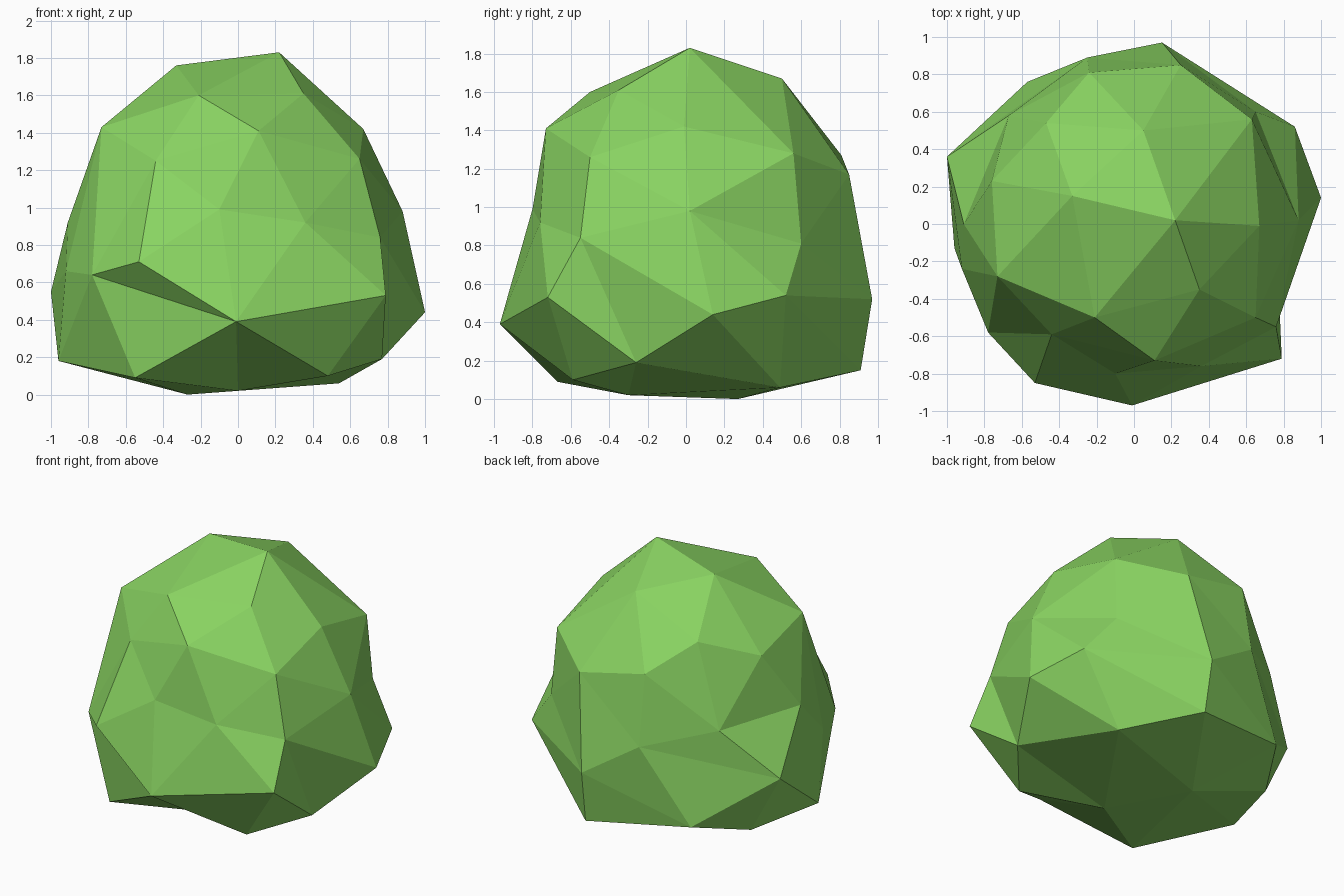
import bpy
import bmesh
from mathutils import Vector

# Remove the default cube only
default_cube = bpy.data.objects.get("Cube")
if default_cube:
    bpy.data.objects.remove(default_cube, do_unlink=True)


def make_material(name, colour):
    """One flat colour for viewport and render."""
    material = bpy.data.materials.new(name)
    material.use_nodes = True
    material.diffuse_color = colour
    for node in material.node_tree.nodes:
        if node.type == "BSDF_PRINCIPLED":
            node.inputs["Base Color"].default_value = colour
            node.inputs["Roughness"].default_value = 1
    return material


def ensure_edge(mesh, first, second):
    """Turn the diagonal of a quad so that it joins the two given corners."""
    wanted = {first, second}
    for edge in list(mesh.edges):
        if len(edge.link_faces) != 2:
            continue
        opposite = {corner for face in edge.link_faces
                    for corner in face.verts if corner not in edge.verts}
        if opposite == wanted:
            bmesh.utils.edge_rotate(edge, True)
            return


def faceted_lump(name, corners, centre, creases, material):
    """Wrap corners in triangles as seen from the centre, then shape them."""
    mesh = bmesh.new()
    verts = [mesh.verts.new((corner - centre).normalized()) for corner in corners]
    hull = bmesh.ops.convex_hull(mesh, input=verts)
    spare = [item for item in hull["geom_interior"]
             if isinstance(item, bmesh.types.BMVert) and item not in verts]
    if spare:
        bmesh.ops.delete(mesh, geom=spare, context="VERTS")

    # Overhangs and hollows depend on which way the facets are split
    for first, second in creases:
        ensure_edge(mesh, verts[first], verts[second])

    for vert, corner in zip(verts, corners):
        vert.co = corner
    bmesh.ops.recalc_face_normals(mesh, faces=mesh.faces[:])
    for face in mesh.faces:
        face.smooth = False

    data = bpy.data.meshes.new(name)
    mesh.to_mesh(data)
    mesh.free()
    data.materials.append(material)
    lump = bpy.data.objects.new(name, data)
    bpy.context.collection.objects.link(lump)
    return lump


# Facet corners by tier, in hundredths of a unit
crown = [(22, 2, 183), (-33, 15, 176), (5, 50, 167), (35, -35, 161), (-21, -50, 160),
         (-47, 54, 146), (-73, -28, 143), (67, -1, 142), (11, -73, 141)]
shoulder = [(-76, 23, 132), (63, 56, 128), (-24, 81, 127), (65, -50, 126),
            (-44, -59, 125), (25, 85, 117), (-10, -80, 99), (88, 2, 98)]
belly = [(36, -76, 92), (-91, 0, 92), (-67, 58, 89), (76, -55, 84), (65, 60, 81),
         (-25, 89, 78), (-53, -85, 71), (-92, -24, 66), (-78, -58, 64)]
skirt = [(-100, 36, 55), (86, 52, 54), (79, -72, 53), (15, 97, 52), (100, 14, 44),
         (-1, -97, 39)]
base = [(-57, 76, 24), (77, -26, 19), (-96, -13, 18), (16, 91, 15), (-79, 39, 14),
        (48, -59, 10), (-55, -67, 9), (54, 49, 6), (0, -30, 2), (-27, 27, 0)]

corners = [Vector(point) / 100 for tier in (crown, shoulder, belly, skirt, base)
           for point in tier]
creases = [(13, 25), (25, 31), (20, 30), (16, 27), (22, 26), (29, 32), (5, 19)]

# Leafy bush
leaf_green = make_material("leaf green", (0.25, 0.65, 0.12, 1))
faceted_lump("bush_foliage", corners, Vector((0, 0, 0.85)), creases, leaf_green)
